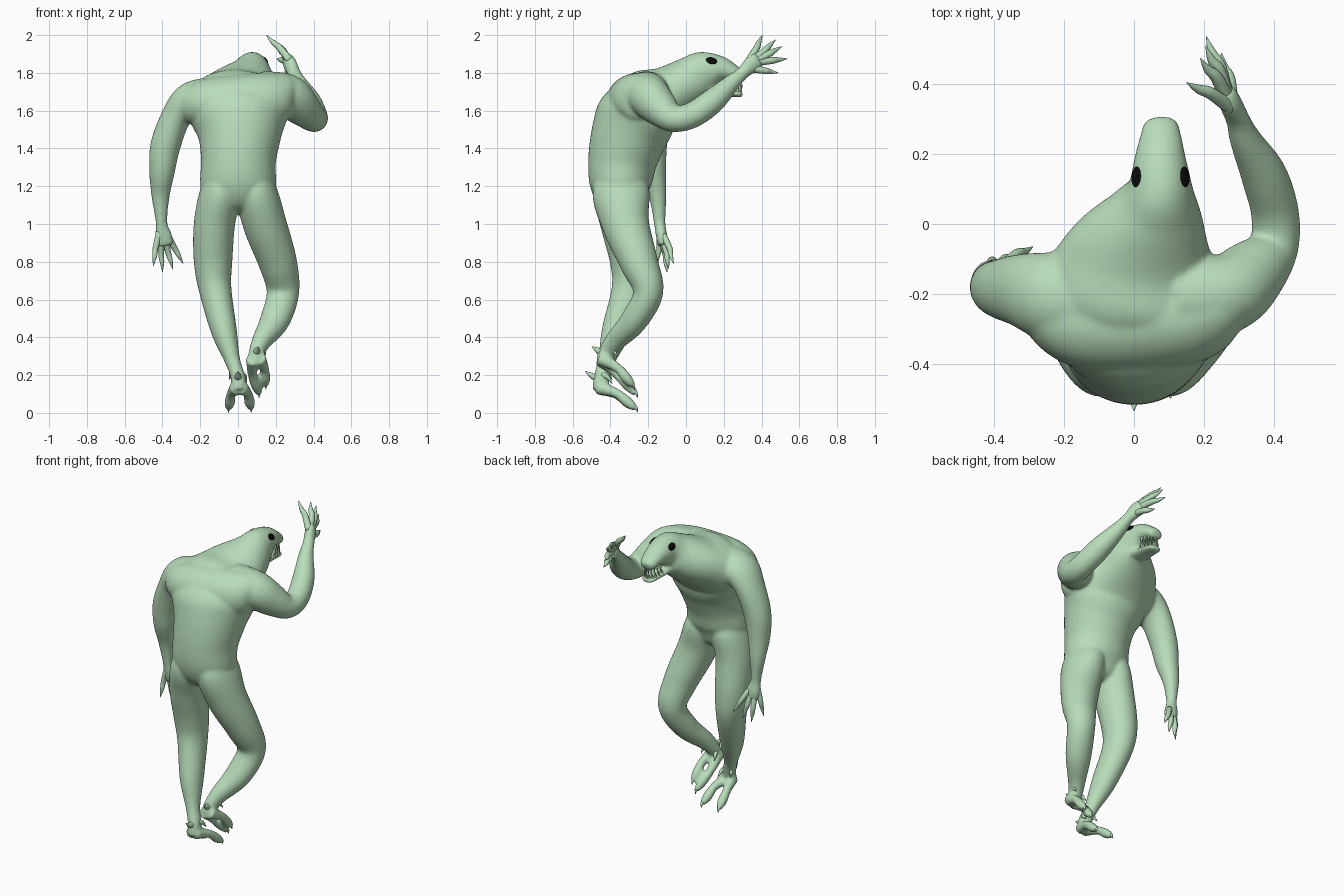
import bpy, bmesh, math
from mathutils import Vector, Matrix

X, Y, Z = Vector((1, 0, 0)), Vector((0, 1, 0)), Vector((0, 0, 1))


def material(name, col):
    m = bpy.data.materials.new(name)
    m.diffuse_color = (*col, 1)
    return m


SKIN = material("pale green skin", (0.48, 0.72, 0.49))
BLACK = material("black eye", (0.003, 0.003, 0.003))


def spline(keys, steps):
    """Catmull-Rom through rows of (x, y, z, half width, half depth)."""
    rows = [list(k) + [k[3]] if len(k) == 4 else list(k) for k in keys]
    out = []
    for i in range(len(rows) - 1):
        p0, p1 = rows[max(i - 1, 0)], rows[i]
        p2, p3 = rows[i + 1], rows[min(i + 2, len(rows) - 1)]
        for s in range(steps):
            t = s / steps
            out.append([0.5 * (2 * b + (c - a) * t + (2 * a - 5 * b + 4 * c - d) * t * t
                               + (3 * b - a - 3 * c + d) * t ** 3)
                        for a, b, c, d in zip(p0, p1, p2, p3)])
    return out + [rows[-1]]


def tube(bm, keys, ref=X, sides=40, steps=6):
    """Closed elliptical tube along a smooth path; half width lies along ref."""
    rows = spline(keys, steps)
    pts = [Vector(r[:3]) for r in rows]
    rings, faces = [], []
    for i, r in enumerate(rows):
        t = (pts[min(i + 1, len(pts) - 1)] - pts[max(i - 1, 0)]).normalized()
        u = (ref - t * ref.dot(t)).normalized()
        v = t.cross(u)
        rings.append([bm.verts.new(pts[i] + u * (r[3] * math.cos(a)) + v * (r[4] * math.sin(a)))
                      for a in (2 * math.pi * k / sides for k in range(sides))])
    for a, b in zip(rings, rings[1:]):
        for k in range(sides):
            n = (k + 1) % sides
            faces.append(bm.faces.new((a[k], a[n], b[n], b[k])))
    faces += [bm.faces.new(rings[0][::-1]), bm.faces.new(rings[-1])]
    bmesh.ops.recalc_face_normals(bm, faces=faces)


def finish(bm, name, mat):
    me = bpy.data.meshes.new(name)
    for f in bm.faces:
        f.smooth = True
    bm.to_mesh(me)
    bm.free()
    me.materials.append(mat)
    ob = bpy.data.objects.new(name, me)
    bpy.context.collection.objects.link(ob)
    return ob


# Abdomen up to the chest
bm = bmesh.new()
tube(bm, [(0, -0.325, 1.06, 0.07, 0.05), (0, -0.33, 1.1, 0.14, 0.11), (0, -0.345, 1.2, 0.198, 0.162),
          (0.002, -0.337, 1.33, 0.198, 0.182), (0.008, -0.305, 1.46, 0.22, 0.2),
          (0.005, -0.265, 1.57, 0.26, 0.21), (0.005, -0.235, 1.67, 0.25, 0.17),
          (0.005, -0.22, 1.75, 0.13, 0.08)])
# Hunched chest running into neck, head and upper snout
tube(bm, [(0, -0.36, 1.56, 0.14, 0.07), (0, -0.31, 1.585, 0.22, 0.14), (0, -0.2, 1.635, 0.27, 0.185),
          (0.02, -0.09, 1.69, 0.225, 0.15), (0.06, 0.025, 1.76, 0.145, 0.128),
          (0.075, 0.1, 1.805, 0.096, 0.112), (0.075, 0.18, 1.82, 0.076, 0.072),
          (0.077, 0.25, 1.8, 0.06, 0.045), (0.078, 0.29, 1.78, 0.048, 0.032),
          (0.078, 0.301, 1.775, 0.03, 0.02)])
# Shoulder yoke
tube(bm, [(-0.31, -0.245, 1.63, 0.05, 0.06), (-0.26, -0.25, 1.63, 0.1, 0.1),
          (-0.12, -0.27, 1.64, 0.15, 0.14), (0.12, -0.26, 1.65, 0.15, 0.15),
          (0.25, -0.23, 1.68, 0.115, 0.12), (0.31, -0.22, 1.68, 0.06, 0.07)], ref=Y)
# Lower jaw
tube(bm, [(0.07, 0.05, 1.735, 0.07, 0.06), (0.073, 0.13, 1.71, 0.064, 0.035),
          (0.076, 0.22, 1.697, 0.054, 0.022), (0.077, 0.28, 1.688, 0.045, 0.018),
          (0.077, 0.301, 1.686, 0.03, 0.012)])
# Hanging arm
tube(bm, [(-0.13, -0.22, 1.67, 0.13, 0.11), (-0.25, -0.205, 1.65, 0.125, 0.1),
          (-0.325, -0.19, 1.57, 0.105, 0.08), (-0.383, -0.185, 1.42, 0.085, 0.08),
          (-0.402, -0.175, 1.28, 0.07, 0.068), (-0.41, -0.15, 1.15, 0.047, 0.049),
          (-0.405, -0.14, 1.01, 0.031, 0.031), (-0.395, -0.13, 0.94, 0.03, 0.046),
          (-0.385, -0.125, 0.885, 0.024, 0.044)], ref=Y)
# Raised arm
tube(bm, [(0.13, -0.21, 1.68, 0.13), (0.26, -0.2, 1.68, 0.115), (0.335, -0.145, 1.62, 0.1),
          (0.398, -0.07, 1.56, 0.073), (0.404, 0.03, 1.575, 0.069), (0.372, 0.14, 1.65, 0.066),
          (0.32, 0.24, 1.745, 0.046), (0.297, 0.3, 1.80, 0.035), (0.275, 0.35, 1.845, 0.048, 0.033),
          (0.26, 0.385, 1.865, 0.045, 0.026)], ref=Z)
# Straight leg and bent leg
tube(bm, [(-0.07, -0.34, 1.34, 0.06, 0.08), (-0.092, -0.345, 1.18, 0.105, 0.15),
          (-0.125, -0.325, 1.0, 0.109, 0.128),
          (-0.132, -0.29, 0.8, 0.102, 0.112), (-0.12, -0.295, 0.65, 0.086, 0.1),
          (-0.073, -0.37, 0.43, 0.068, 0.078), (-0.03, -0.42, 0.28, 0.042, 0.047),
          (0, -0.445, 0.19, 0.039, 0.043), (0.005, -0.455, 0.12, 0.042, 0.042)])
tube(bm, [(0.06, -0.34, 1.34, 0.06, 0.08), (0.095, -0.345, 1.18, 0.108, 0.15),
          (0.142, -0.32, 1.0, 0.115, 0.126),
          (0.21, -0.25, 0.8, 0.102, 0.102), (0.238, -0.2, 0.64, 0.086, 0.08),
          (0.195, -0.275, 0.49, 0.079, 0.072), (0.125, -0.375, 0.38, 0.052, 0.055),
          (0.095, -0.425, 0.31, 0.04, 0.043), (0.095, -0.445, 0.265, 0.042, 0.032)])
# Toes: two long ones per foot
TOES = [((-0.005, -0.465, 0.135), (-0.035, -0.37, 0.1), (-0.05, -0.265, 0.022)),
        ((0.015, -0.465, 0.135), (0.05, -0.37, 0.105), (0.07, -0.265, 0.022)),
        ((0.08, -0.455, 0.285), (0.075, -0.37, 0.21), (0.112, -0.265, 0.10)),
        ((0.11, -0.455, 0.29), (0.138, -0.365, 0.24), (0.147, -0.28, 0.145))]
for a, b, c in TOES:
    k = Vector(b).lerp(Vector(c), 0.6)
    tube(bm, [(*a, 0.04), (*b, 0.026), (*k, 0.029), (*c, 0.016)], sides=16)
body = finish(bm, "body", SKIN)
rm = body.modifiers.new("merge", 'REMESH')
rm.mode = 'VOXEL'
rm.voxel_size = 0.0085
rm.use_smooth_shade = True
sm = body.modifiers.new("soften", 'SMOOTH')
sm.factor = 0.5
sm.iterations = 13

# Fingers: slim, tapering to claws, with a slight knuckle bend
bm = bmesh.new()


def finger(base, tip, bend, r=0.018):
    a, b = Vector(base), Vector(tip)
    m, bend = a.lerp(b, 0.5), Vector(bend)
    tube(bm, [(*a, r), (*(m + bend), r * 0.85), (*a.lerp(b, 0.75).lerp(m + bend, 0.1), r * 0.62),
              (*b, 0.001)], ref=Vector((0.8, 0.5, 0.1)), sides=12, steps=4)


for base, tip in [((-0.415, -0.14, 0.96), (-0.45, -0.155, 0.775)), ((-0.405, -0.13, 0.92), (-0.40, -0.10, 0.745)),
                  ((-0.385, -0.125, 0.92), (-0.345, -0.09, 0.76)), ((-0.372, -0.12, 0.94), (-0.29, -0.065, 0.79))]:
    finger(base, tip, (-0.004, 0.006, 0.006))
for base, tip in [((0.275, 0.335, 1.865), (0.15, 0.405, 2.0)), ((0.268, 0.355, 1.865), (0.19, 0.475, 1.975)),
                  ((0.268, 0.36, 1.855), (0.207, 0.537, 1.875)), ((0.268, 0.36, 1.86), (0.205, 0.51, 1.94)),
                  ((0.28, 0.33, 1.825), (0.25, 0.49, 1.80))]:
    finger(base, tip, (0.008, 0.004, 0.0), 0.021)
finish(bm, "fingers", SKIN)

# Claws on toe tips, heels and ankles
bm = bmesh.new()


def claw(a, b, c, r):
    tube(bm, [(*a, r), (*b, r * 0.7), (*c, 0.001)], sides=10, steps=3)


for a, b, c in TOES:
    c = Vector(c)
    claw(c + Vector((0, -0.025, 0.014)), c + Vector((0, 0.0, 0.006)), c + Vector((0, 0.008, -0.021)), 0.014)
claw((0.0, -0.44, 0.18), (0, -0.495, 0.195), (0, -0.535, 0.222), 0.024)
claw((0.095, -0.43, 0.31), (0.1, -0.465, 0.33), (0.105, -0.5, 0.352), 0.024)
for x, y, z, s in ((-0.02, -0.44, 0.22, -1), (0.02, -0.44, 0.2, 1), (0.08, -0.42, 0.31, -1), (0.12, -0.41, 0.34, 1)):
    claw((x, y, z), (x + s * 0.015, y + 0.025, z - 0.01), (x + s * 0.025, y + 0.05, z - 0.045), 0.018)
finish(bm, "claws", SKIN)

# Teeth around both jaws
bm = bmesh.new()
for i in range(11):
    a = math.pi * i / 10
    x, y = 0.077 + 0.045 * math.cos(a), 0.2 + 0.092 * math.sin(a)
    claw((x, y - 0.005, 1.695), (x, y, 1.715), (x, y + 0.006, 1.74), 0.008)
    if i < 10:
        a += math.pi / 20
        x, y = 0.077 + 0.044 * math.cos(a), 0.2 + 0.085 * math.sin(a)
        claw((x, y, 1.785), (x, y, 1.755), (x, y + 0.003, 1.728), 0.008)
finish(bm, "teeth", SKIN)

# Eyes seated on the head surface, long axis along the muzzle
ev = body.evaluated_get(bpy.context.evaluated_depsgraph_get())
for side, name in ((-1, "left_eye"), (1, "right_eye")):
    hit, loc, nor, _ = ev.ray_cast(Vector((0.075 + side * 0.2, 0.135, 1.865)), Vector((-side, 0, 0)))
    if not hit:
        loc, nor = Vector((0.075 + side * 0.07, 0.135, 1.865)), X * side
    bm = bmesh.new()
    bmesh.ops.create_uvsphere(bm, u_segments=20, v_segments=12, radius=1)
    eye = finish(bm, name, BLACK)
    v = (Y - nor * Y.dot(nor) - Z * 0.25).normalized()
    v = (v - nor * v.dot(nor)).normalized()
    eye.scale = (0.021, 0.03, 0.009)
    eye.location = loc
    eye.rotation_euler = Matrix((v.cross(nor), v, nor)).transposed().to_euler()
